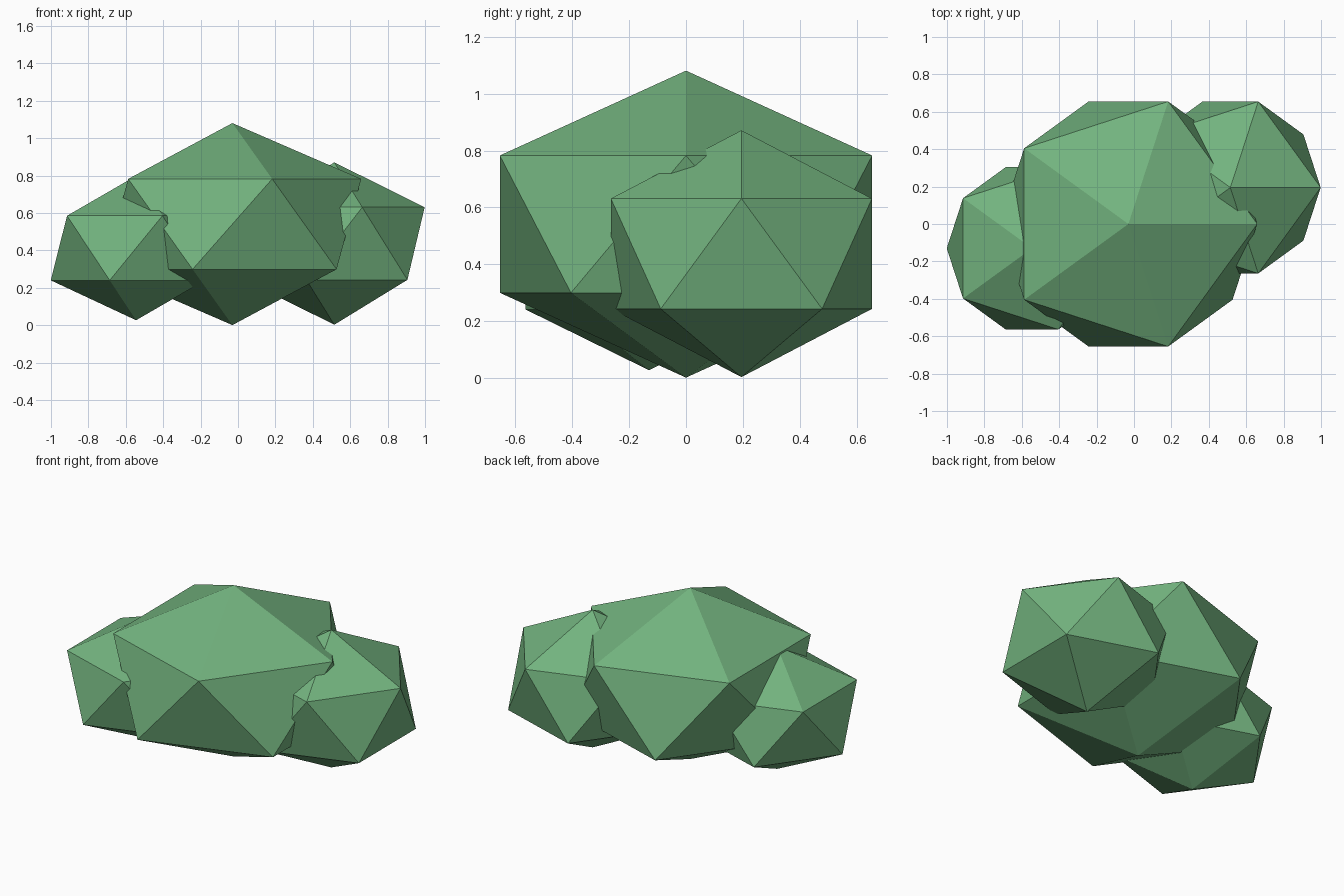
import bpy

if "Cube" in bpy.data.objects:
    bpy.data.objects.remove(bpy.data.objects["Cube"])

leaf = bpy.data.materials.new("leaf_green")
leaf.diffuse_color = (0.17, 0.45, 0.21, 1)
leaf.use_nodes = True
leaf.node_tree.nodes["Principled BSDF"].inputs["Base Color"].default_value = leaf.diffuse_color


def clump(name, center, radius, half_height):
    """Low-poly foliage clump: a 20-sided ball squashed in height."""
    bpy.ops.mesh.primitive_ico_sphere_add(subdivisions=1, radius=1, location=center)
    ob = bpy.context.object
    ob.name = name
    ob.scale = (radius, radius, half_height)
    bpy.ops.object.transform_apply(location=False, rotation=False, scale=True)
    ob.data.materials.append(leaf)
    return ob


# Large middle clump and the two side clumps
bush = clump("bush", (-0.03, 0, 0.541), 0.77, 0.54)
sides = [
    clump("right_clump", (0.515, 0.195, 0.437), 0.54, 0.434),
    clump("left_clump", (-0.545, -0.13, 0.413), 0.51, 0.386),
]

# Merge the clumps into one closed bush
bpy.ops.object.select_all(action='DESELECT')
bpy.context.view_layer.objects.active = bush
bush.select_set(True)
for side in sides:
    mod = bush.modifiers.new("merge", 'BOOLEAN')
    mod.operation = 'UNION'
    mod.solver = 'EXACT'
    mod.object = side
    bpy.ops.object.modifier_apply(modifier=mod.name)
    bpy.data.objects.remove(side)
bpy.ops.object.shade_flat()
